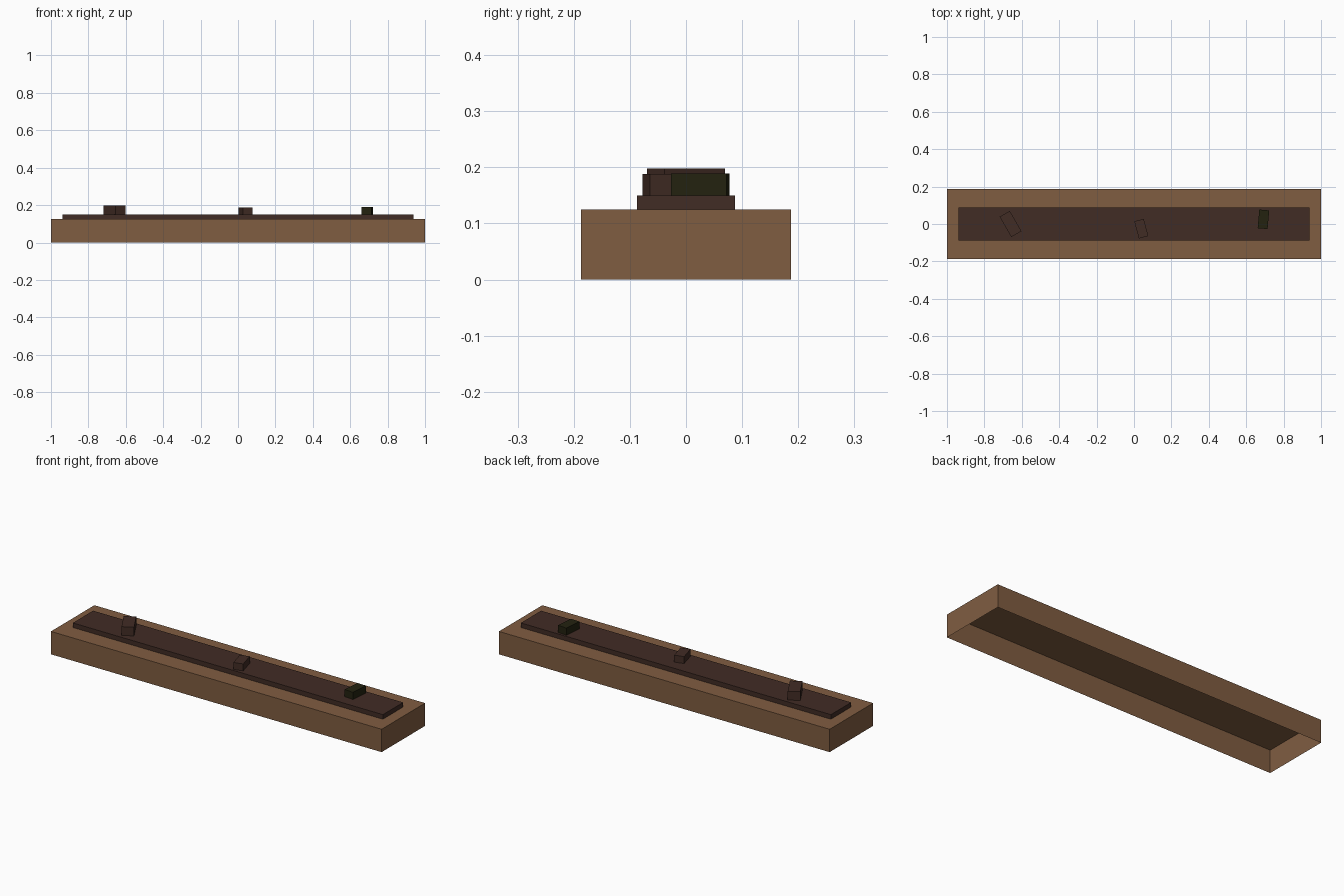
import bpy, bmesh, math
from mathutils import Matrix

old = bpy.data.objects.get("Cube")
if old:
    bpy.data.objects.remove(old, do_unlink=True)


def material(name, color):
    mat = bpy.data.materials.new(name)
    mat.use_nodes = True
    mat.diffuse_color = (*color, 1)
    bsdf = mat.node_tree.nodes["Principled BSDF"]
    bsdf.inputs["Base Color"].default_value = (*color, 1)
    bsdf.inputs["Roughness"].default_value = 0.9
    return mat


wood = material("wood brown", (0.216, 0.109, 0.053))
soil = material("dark soil", (0.053, 0.025, 0.018))
moss = material("dark moss green", (0.017, 0.016, 0.005))


def open_box(name, mat, size, base, x=0, y=0, turn=0):
    """Flat-sided box standing on height base, without a bottom face."""
    bm = bmesh.new()
    bmesh.ops.create_cube(bm, size=1)
    bm.normal_update()
    bottom = [f for f in bm.faces if f.normal.z < -0.5]
    bmesh.ops.delete(bm, geom=bottom, context="FACES_ONLY")
    bm.transform(Matrix.Diagonal((*size, 1)) @ Matrix.Translation((0, 0, 0.5)))
    mesh = bpy.data.meshes.new(name)
    bm.to_mesh(mesh)
    bm.free()
    mesh.materials.append(mat)
    obj = bpy.data.objects.new(name, mesh)
    obj.location = (x, y, base)
    obj.rotation_euler.z = math.radians(turn)
    bpy.context.collection.objects.link(obj)
    return obj


# Hollow planter and the bed of soil on it
open_box("planter_box", wood, (2, 0.375, 0.125), 0)
open_box("soil_bed", soil, (1.875, 0.175, 0.025), 0.125)

# Clumps lying on the soil
open_box("large_clod", soil, (0.0625, 0.125, 0.048), 0.15, -0.66, 0, 30)
open_box("small_clod", soil, (0.052, 0.095, 0.038), 0.15, 0.039, -0.025, 15)
open_box("moss_clump", moss, (0.053, 0.1, 0.039), 0.15, 0.692, 0.025, -5)
